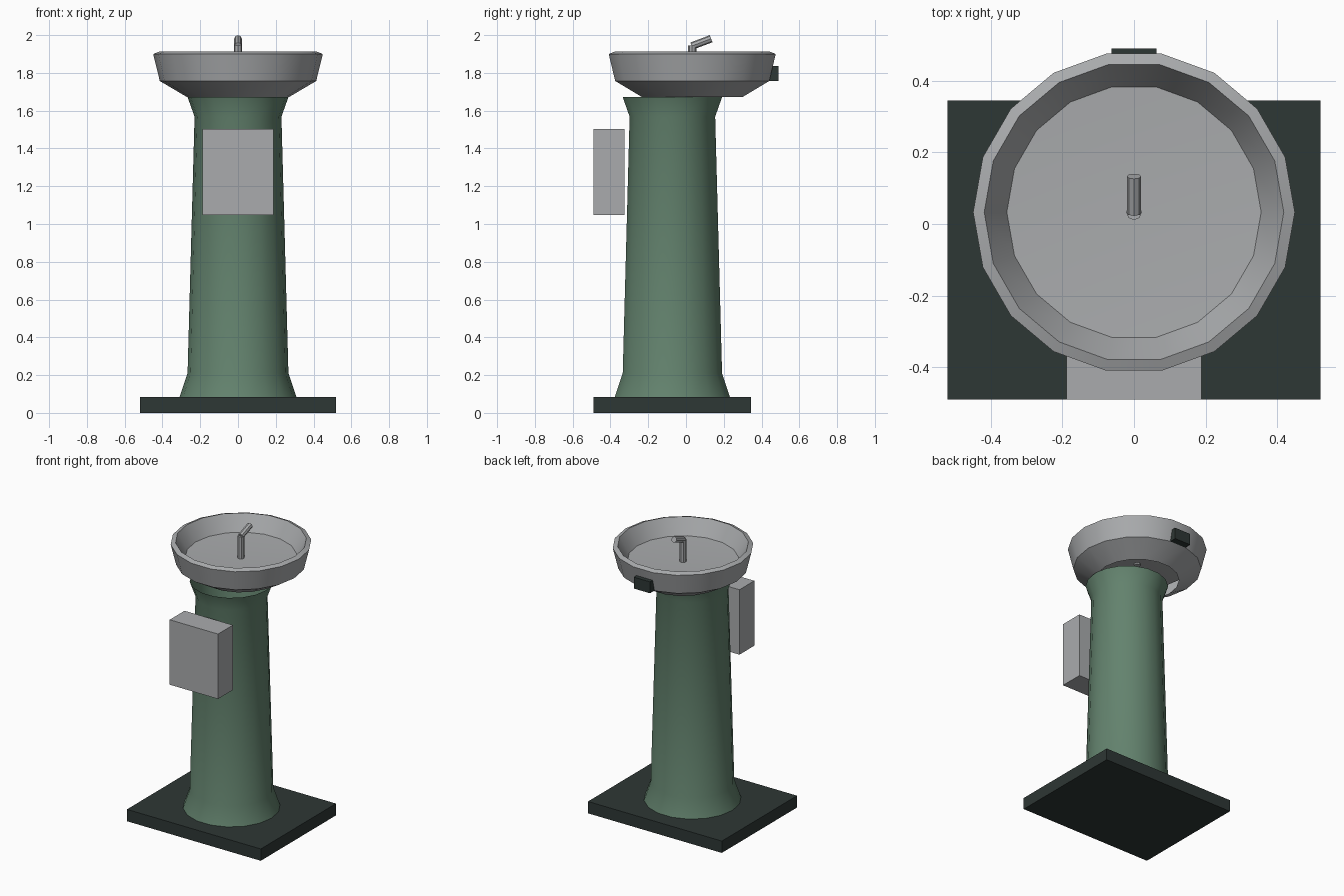
import bpy, math
from mathutils import Vector

if "Cube" in bpy.data.objects:
    bpy.data.objects.remove(bpy.data.objects["Cube"])


def material(name, rgb):
    m = bpy.data.materials.new(name)
    m.diffuse_color = (*rgb, 1)
    m.use_nodes = True
    m.node_tree.nodes["Principled BSDF"].inputs["Base Color"].default_value = m.diffuse_color
    return m


GREY = material("brushed_grey", (0.40, 0.41, 0.42))
GREEN = material("muted_green", (0.125, 0.225, 0.155))
DARK = material("dark_slate", (0.027, 0.038, 0.035))


def add_mesh(name, verts, faces, mat, smooth=False):
    me = bpy.data.meshes.new(name)
    me.from_pydata(verts, [], faces)
    me.materials.append(mat)
    ob = bpy.data.objects.new(name, me)
    bpy.context.collection.objects.link(ob)
    if smooth:
        bpy.ops.object.select_all(action='DESELECT')
        ob.select_set(True)
        bpy.context.view_layer.objects.active = ob
        bpy.ops.object.shade_smooth_by_angle(angle=math.radians(30))
    return ob


def box(name, x, y, z, mat):
    verts = [(i, j, k) for i in x for j in y for k in z]
    faces = [(0, 1, 3, 2), (4, 6, 7, 5), (0, 4, 5, 1),
             (2, 3, 7, 6), (0, 2, 6, 4), (1, 5, 7, 3)]
    return add_mesh(name, verts, faces, mat)


def revolve(name, profile, cy, mat, n=18, tip=None):
    """Rings of (radius, z) turned about x=0, y=cy; optional closing tip height."""
    verts = [(r * math.cos(2 * math.pi * i / n), cy + r * math.sin(2 * math.pi * i / n), z)
             for r, z in profile for i in range(n)]
    faces = [(k * n + i, k * n + (i + 1) % n, (k + 1) * n + (i + 1) % n, (k + 1) * n + i)
             for k in range(len(profile) - 1) for i in range(n)]
    if tip is not None:
        last = (len(profile) - 1) * n
        verts.append((0, cy, tip))
        faces += [(last + i, last + (i + 1) % n, len(verts) - 1) for i in range(n)]
    return add_mesh(name, verts, faces, mat, True)


def rod(name, a, b, r, mat, n=8):
    a, b = Vector(a), Vector(b)
    q = (b - a).to_track_quat('Z', 'Y')
    ring = [q @ Vector((r * math.cos(2 * math.pi * i / n), r * math.sin(2 * math.pi * i / n), 0))
            for i in range(n)]
    verts = [p + v for p in (a, b) for v in ring]
    faces = [(i, (i + 1) % n, n + (i + 1) % n, n + i) for i in range(n)]
    faces += [tuple(reversed(range(n))), tuple(range(n, 2 * n))]
    return add_mesh(name, verts, faces, mat)


# Floor plate and flared pedestal (open top under the basin)
box("base_plate", (-0.52, 0.52), (-0.49, 0.345), (0, 0.083), DARK)
revolve("pedestal", [(0.31, 0.083), (0.267, 0.21), (0.23, 1.568), (0.267, 1.672)], -0.072, GREEN)

# Basin: underside, outer wall, rim, inner wall, shallow floor
revolve("basin", [(0.27, 1.672), (0.414, 1.757), (0.449, 1.90), (0.418, 1.912), (0.355, 1.805)],
        0.033, GREY, tip=1.79)

# Spout
rod("spout_post", (0, 0.033, 1.78), (0, 0.033, 1.945), 0.022, GREY)
rod("spout_nozzle", (0, 0.03, 1.942), (0, 0.133, 1.981), 0.02, GREY)

# Front cabinet and rear push button
box("front_box", (-0.188, 0.188), (-0.49, -0.325), (1.048, 1.504), GREY)
box("push_button", (-0.063, 0.063), (0.43, 0.49), (1.757, 1.837), DARK)
